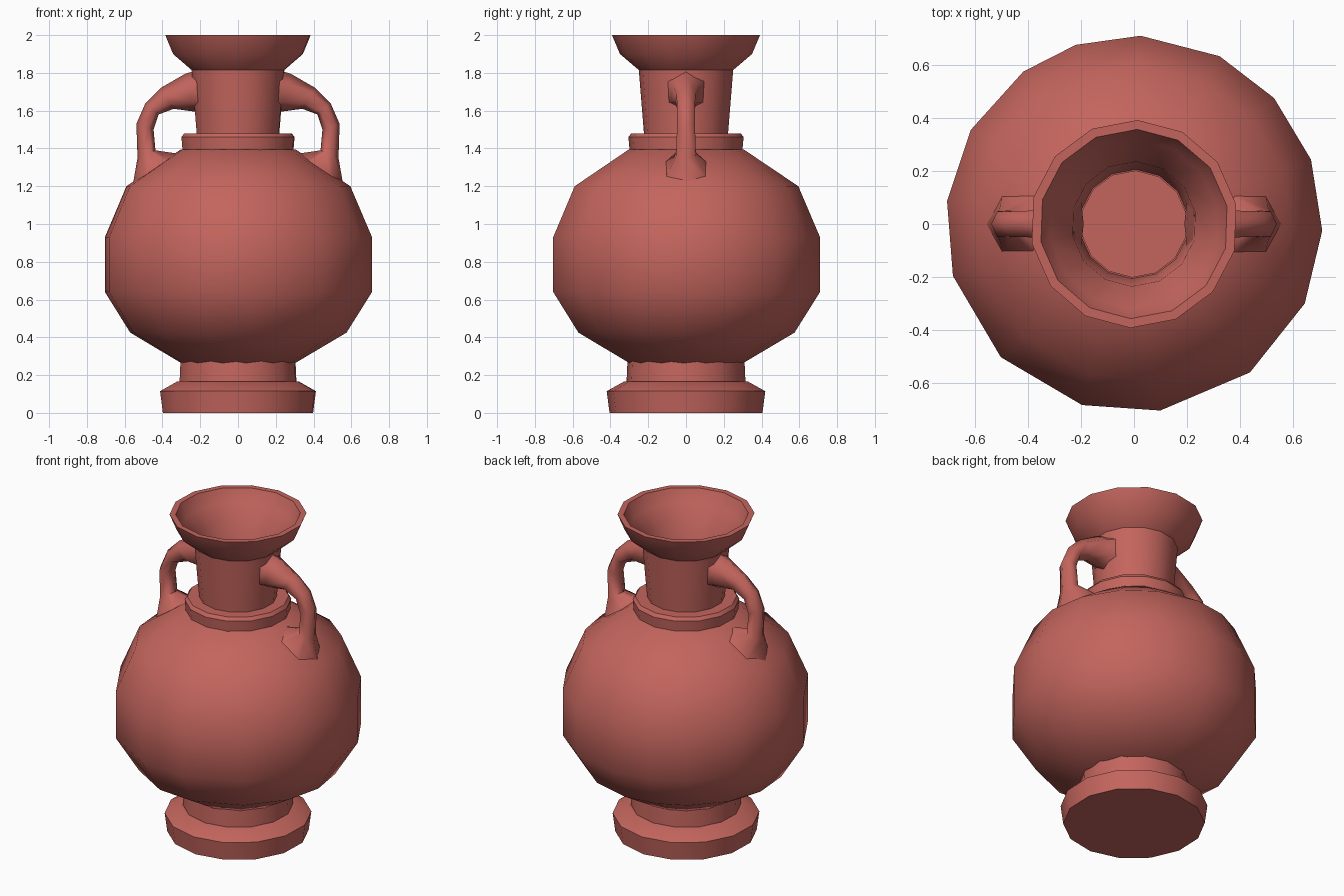
import bpy, bmesh, math
from mathutils import Vector

if "Cube" in bpy.data.objects:
    bpy.data.objects.remove(bpy.data.objects["Cube"])

clay = bpy.data.materials.new("clay")
clay.diffuse_color = (0.55, 0.13, 0.11, 1)
clay.use_nodes = True
clay.node_tree.nodes["Principled BSDF"].inputs["Base Color"].default_value = clay.diffuse_color

REGULAR = [88 + 360 / 14 * i for i in range(14)]
# slightly uneven facets round the belly
BELLY = [-164, -135, -106, -82, -52, -25, -2, 20, 42, 63, 88, 108, 126, 150, 173]


def finish(name, bm, angle):
    bmesh.ops.recalc_face_normals(bm, faces=bm.faces)
    me = bpy.data.meshes.new(name)
    bm.to_mesh(me)
    bm.free()
    me.materials.append(clay)
    ob = bpy.data.objects.new(name, me)
    bpy.context.collection.objects.link(ob)
    bpy.ops.object.select_all(action='DESELECT')
    ob.select_set(True)
    bpy.context.view_layer.objects.active = ob
    bpy.ops.object.shade_smooth_by_angle(angle=math.radians(angle))
    return ob


def skin(bm, rings, cap_start=False, cap_end=False):
    loops = [[bm.verts.new(p) for p in ring] for ring in rings]
    for a, b in zip(loops, loops[1:]):
        n = len(a)
        for i in range(n):
            j = (i + 1) % n
            bm.faces.new((a[i], a[j], b[j], b[i]))
    if cap_start:
        bm.faces.new(loops[0])
    if cap_end:
        bm.faces.new(loops[-1])


def lathe(name, profile, angles, cap_start=False, cap_end=False, angle=40):
    bm = bmesh.new()
    rings = [[(r * math.cos(math.radians(t)), r * math.sin(math.radians(t)), z)
              for t in angles] for r, z in profile]
    skin(bm, rings, cap_start, cap_end)
    return finish(name, bm, angle)


# Foot with stepped plinth
lathe("foot", [(0.405, 0), (0.42, 0.115), (0.33, 0.165), (0.315, 0.165), (0.31, 0.275)],
      REGULAR, cap_start=True)

# Round belly
lathe("body", [(0.305, 0.265), (0.575, 0.425), (0.71, 0.64), (0.71, 0.93),
               (0.595, 1.2), (0.305, 1.395)], BELLY, True, True)

# Collar at the base of the neck
lathe("collar", [(0.298, 1.38), (0.305, 1.46), (0.29, 1.48), (0.2, 1.48)], REGULAR)

# Neck, flared lip and the hollow inside
lathe("neck", [(0.222, 1.47), (0.25, 1.815), (0.35, 1.90), (0.392, 2.0),
               (0.357, 2.0), (0.32, 1.92), (0.235, 1.83), (0.205, 1.47)],
      REGULAR, cap_end=True)

# Handles: (outer x, z), (inner x, z), half width for each hexagonal section
SECTIONS = [((0.23, 1.81), (0.19, 1.59), 0.11),
            ((0.28, 1.795), (0.23, 1.595), 0.09),
            ((0.41, 1.72), (0.34, 1.61), 0.058),
            ((0.49, 1.64), (0.42, 1.58), 0.055),
            ((0.538, 1.53), (0.447, 1.50), 0.055),
            ((0.532, 1.35), (0.437, 1.39), 0.06),
            ((0.56, 1.19), (0.30, 1.37), 0.13)]
for side, label in ((-1, "left"), (1, "right")):
    rings = []
    for o, i, w in SECTIONS:
        o, i = Vector((side * o[0], 0, o[1])), Vector((side * i[0], 0, i[1]))
        mid, half = (o + i) / 2, (o - i) / 2
        rings.append([mid + half * math.cos(math.pi * k / 3)
                      + Vector((0, w * math.sin(math.pi * k / 3), 0)) for k in range(6)])
    bm = bmesh.new()
    skin(bm, rings, True, True)
    finish(label + "_handle", bm, 65)
